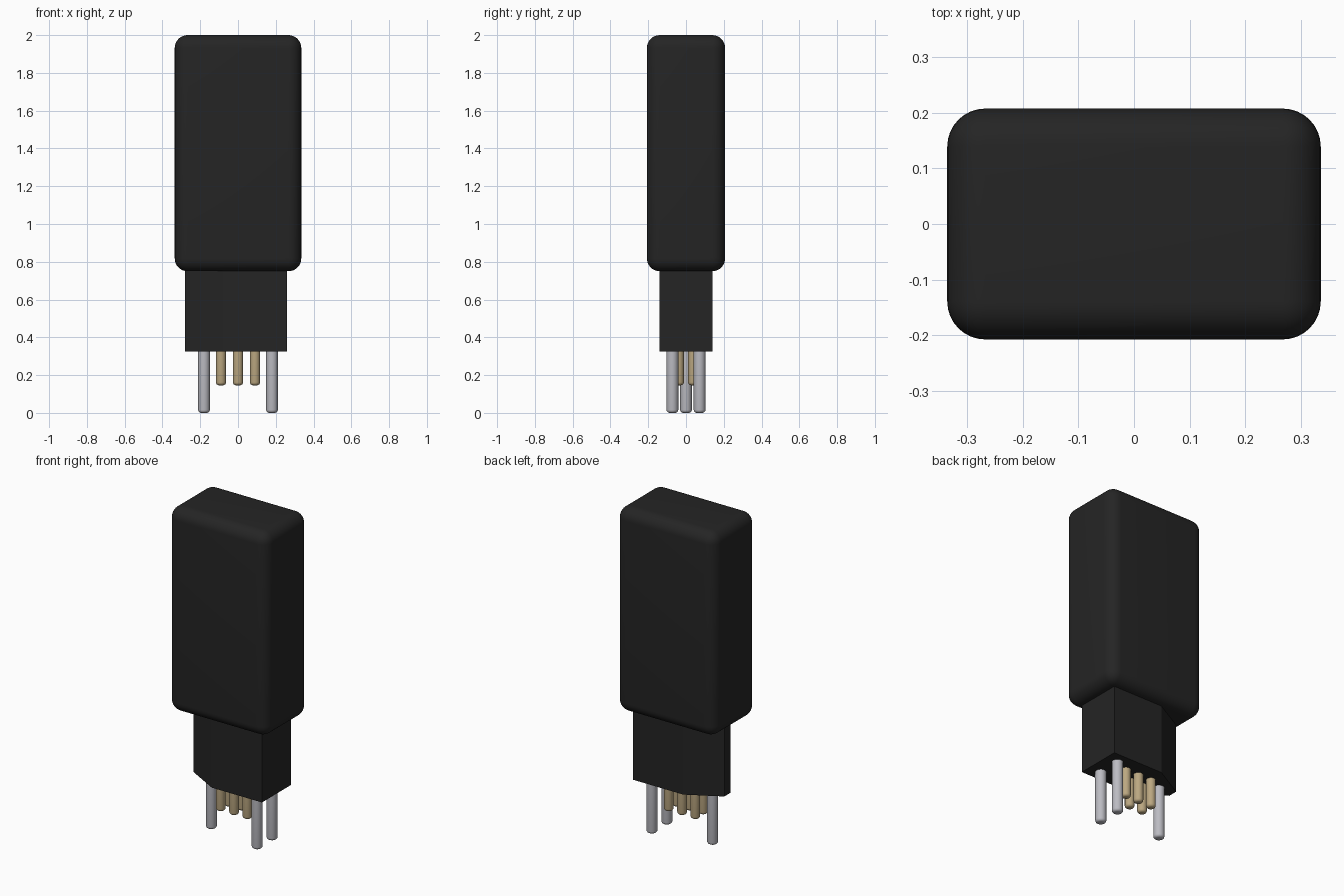
import bpy, bmesh, math

if "Cube" in bpy.data.objects:
    bpy.data.objects.remove(bpy.data.objects["Cube"])


def material(name, rgb):
    m = bpy.data.materials.new(name)
    m.diffuse_color = (*rgb, 1)
    m.use_nodes = True
    m.node_tree.nodes["Principled BSDF"].inputs["Base Color"].default_value = m.diffuse_color
    return m


BLACK = material("black_plastic", (0.018, 0.018, 0.018))
SILVER = material("silver_metal", (0.50, 0.50, 0.54))
GOLD = material("gold_metal", (0.50, 0.39, 0.22))


def finish(name, bm, mat, smooth=False):
    bmesh.ops.recalc_face_normals(bm, faces=bm.faces)
    me = bpy.data.meshes.new(name)
    bm.to_mesh(me)
    bm.free()
    me.materials.append(mat)
    ob = bpy.data.objects.new(name, me)
    bpy.context.collection.objects.link(ob)
    if smooth:
        bpy.ops.object.select_all(action='DESELECT')
        ob.select_set(True)
        bpy.context.view_layer.objects.active = ob
        bpy.ops.object.shade_smooth_by_angle(angle=math.radians(40))
    return ob


# Rounded housing
bm = bmesh.new()
bmesh.ops.create_cube(bm, size=1)
for v in bm.verts:
    v.co = (v.co.x * 0.67, v.co.y * 0.414, v.co.z * 1.25 + 1.375)
bmesh.ops.bevel(bm, geom=bm.edges[:], offset=0.068, segments=8,
                profile=0.5, affect='EDGES')
finish("housing", bm, BLACK, smooth=True)

# Keyed plug collar: a block tapering towards its left side
bm = bmesh.new()
outline = [(0.26, -0.14), (0.26, 0.14), (-0.08, 0.14),
           (-0.28, 0.03), (-0.28, -0.03), (-0.08, -0.14)]
face = bm.faces.new([bm.verts.new((x, y, 0.325)) for x, y in outline])
ext = bmesh.ops.extrude_face_region(bm, geom=[face])
for v in ext["geom"]:
    if isinstance(v, bmesh.types.BMVert):
        v.co.z = 0.79
finish("plug_collar", bm, BLACK)


# Pins with rounded lower tips
def pin(name, x, y, bottom, radius, mat):
    top, tip = 0.36, 0.016
    bm = bmesh.new()
    bmesh.ops.create_cone(bm, cap_ends=True, segments=24, radius1=radius,
                          radius2=radius, depth=top - bottom)
    low = [e for e in bm.edges if all(v.co.z < 0 for v in e.verts)]
    bmesh.ops.bevel(bm, geom=low, offset=tip, segments=4, profile=0.5,
                    affect='EDGES')
    bmesh.ops.translate(bm, verts=bm.verts, vec=(x, y, (top + bottom) / 2))
    finish(name, bm, mat, smooth=True)


for i, (x, y) in enumerate([(-0.18, 0), (0.18, -0.072), (0.18, 0.072)]):
    pin(f"long_pin_{i + 1}", x, y, 0.0, 0.031, SILVER)

for r, y in enumerate((-0.038, 0.038)):
    for c, x in enumerate((-0.09, 0, 0.09)):
        pin(f"short_pin_{r * 3 + c + 1}", x, y, 0.146, 0.027, GOLD)
